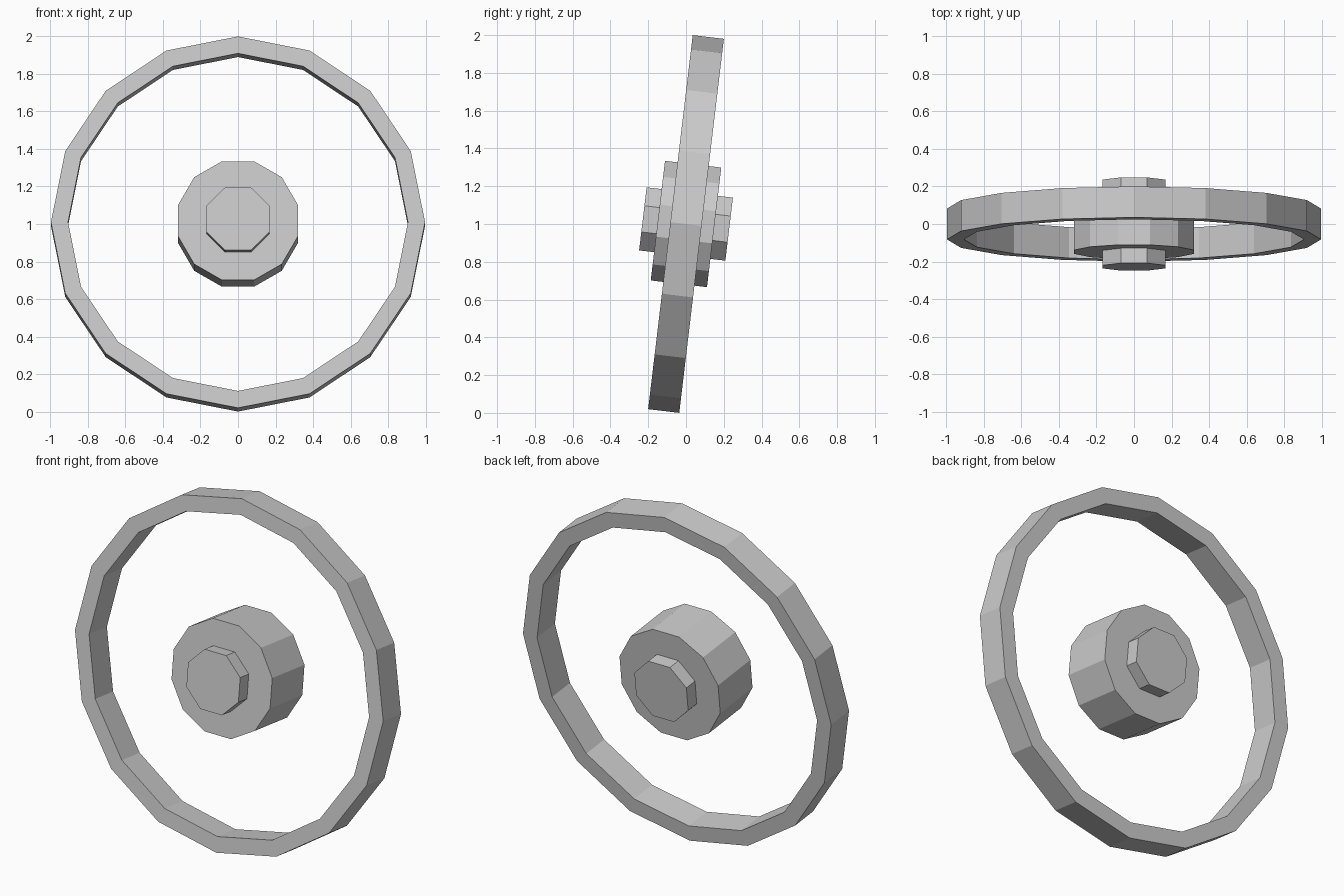
import bpy, bmesh, math
from mathutils import Matrix

if "Cube" in bpy.data.objects:
    bpy.data.objects.remove(bpy.data.objects["Cube"])

# Wheel axis runs along y, leaning back slightly, centred at z = 1
PLACE = Matrix.Translation((0, 0, 1)) @ Matrix.Rotation(math.radians(-6.8), 4, 'X')


def make_part(name, sides, half_width, r_out, r_in=None, half_step=False):
    """Flat-sided disc (or ring when r_in is given) around the y axis."""
    bm = bmesh.new()

    def loop(r, y):
        off = 0.5 if half_step else 0.0
        angles = [2 * math.pi * (i + off) / sides for i in range(sides)]
        return [bm.verts.new((r * math.sin(a), y, r * math.cos(a))) for a in angles]

    def bridge(a, b):
        for i in range(sides):
            j = (i + 1) % sides
            bm.faces.new((a[i], a[j], b[j], b[i]))

    front, back = loop(r_out, -half_width), loop(r_out, half_width)
    bridge(front, back)
    if r_in is None:
        bm.faces.new(front)
        bm.faces.new(back)
    else:
        front_in, back_in = loop(r_in, -half_width), loop(r_in, half_width)
        bridge(back, back_in)
        bridge(back_in, front_in)
        bridge(front_in, front)
    bmesh.ops.recalc_face_normals(bm, faces=bm.faces)
    mesh = bpy.data.meshes.new(name)
    bm.to_mesh(mesh)
    bm.free()
    obj = bpy.data.objects.new(name, mesh)
    bpy.context.collection.objects.link(obj)
    obj.matrix_world = PLACE
    return obj


# Outer rim: 16-sided ring with a corner at the top
make_part("rim", 16, 0.083, 0.997, r_in=0.906)

# Hub: 12-sided drum, flat on top
make_part("hub", 12, 0.15, 0.33, half_step=True)

# Axle: 8-sided, sticking out of both hub faces
make_part("axle", 8, 0.23, 0.182, half_step=True)
